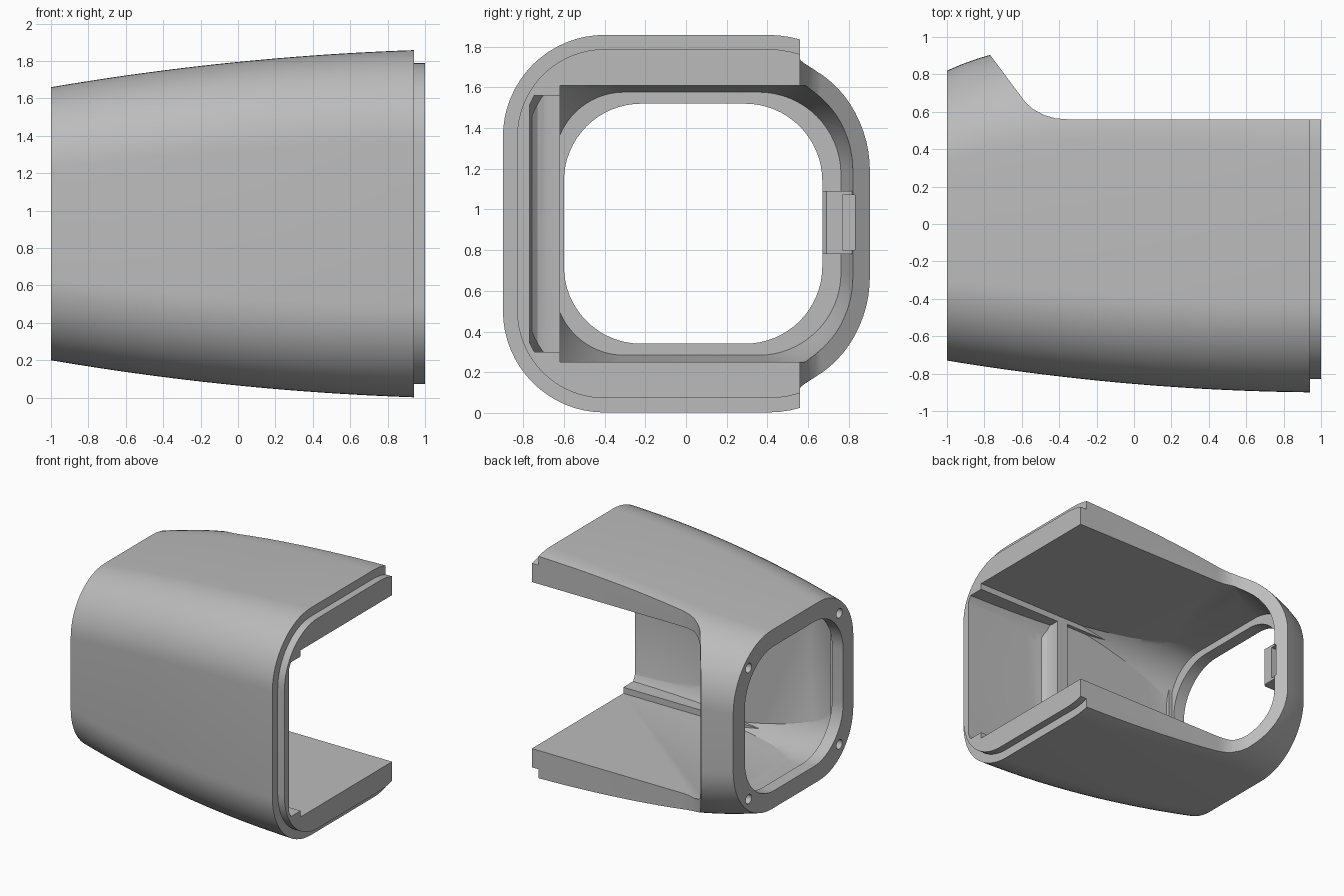
import bpy, bmesh, math

cube = bpy.data.objects.get("Cube")
if cube:
    bpy.data.objects.remove(cube, do_unlink=True)

MID = 0.93      # height of the housing's axis
MOUTH = 0.94    # where the outer skin stops and the lip begins

grey = bpy.data.materials.new("matte grey")
grey.use_nodes = True
grey.diffuse_color = (0.5, 0.5, 0.5, 1)
grey.node_tree.nodes["Principled BSDF"].inputs["Base Color"].default_value = (0.5, 0.5, 0.5, 1)


def rounded(front, back, half, r_front, r_back, steps=16):
    """Rounded rectangle in the YZ plane, as (y, z) points."""
    pts = []
    corners = ((back, 1, r_back, 0), (front, 1, r_front, 90),
               (front, -1, r_front, 180), (back, -1, r_back, 270))
    for y, side, r, start in corners:
        cy = y - r if y == back else y + r
        cz = MID + side * (half - r)
        for i in range(steps + 1):
            a = math.radians(start + 90 * i / steps)
            pts.append((cy + r * math.cos(a), cz + r * math.sin(a)))
    return pts


def section(x, inset=0.0):
    """Cross-section of the swelling skin at x, shrunk by inset."""
    t = (MOUTH - x) / (1 + MOUTH)
    half = 0.928 - 0.066 * t - 0.132 * t * t
    front = -0.9 + 0.02 * t + 0.15 * t * t
    back = 1.0 - 0.18 * t ** 5
    return rounded(front + inset, back - inset, half - inset,
                   0.5 - 0.06 * t - inset, 0.6 - 0.1 * t - inset)


def finish(name, bm):
    bmesh.ops.recalc_face_normals(bm, faces=bm.faces)
    mesh = bpy.data.meshes.new(name)
    bm.to_mesh(mesh)
    bm.free()
    ob = bpy.data.objects.new(name, mesh)
    mesh.materials.append(grey)
    bpy.context.collection.objects.link(ob)
    return ob


def loft(name, rings):
    """Skin a list of (x, outline) rings and cap both ends."""
    bm = bmesh.new()
    loops = [[bm.verts.new((x, y, z)) for y, z in pts] for x, pts in rings]
    for a, b in zip(loops, loops[1:]):
        for i in range(len(a)):
            j = (i + 1) % len(a)
            bm.faces.new((a[i], a[j], b[j], b[i]))
    bm.faces.new(loops[0])
    bm.faces.new(loops[-1])
    return finish(name, bm)


def prism(name, outline, z0, z1):
    """Extrude an XY outline upward."""
    bm = bmesh.new()
    face = bm.faces.new([bm.verts.new((x, y, z0)) for x, y in outline])
    top = bmesh.ops.extrude_face_region(bm, geom=[face])["geom"]
    bmesh.ops.translate(bm, vec=(0, 0, z1 - z0),
                        verts=[v for v in top if isinstance(v, bmesh.types.BMVert)])
    return finish(name, bm)


def box(name, x0, x1, y0, y1, z0, z1):
    return prism(name, [(x0, y0), (x1, y0), (x1, y1), (x0, y1)], z0, z1)


def combine(ob, tool, operation):
    """Apply one boolean and discard the tool."""
    tool.hide_render = True
    mod = ob.modifiers.new(operation, "BOOLEAN")
    mod.operation, mod.object, mod.solver = operation, tool, "EXACT"
    graph = bpy.context.evaluated_depsgraph_get()
    mesh = bpy.data.meshes.new_from_object(ob.evaluated_get(graph))
    ob.modifiers.clear()
    ob.data = mesh
    bpy.data.objects.remove(tool, do_unlink=True)


def spread(a, b, n):
    return [a + (b - a) * i / n for i in range(n + 1)]


# Outer skin with the stepped lip at the mouth
lip = section(MOUTH, 0.07)
housing = loft("housing", [(x, section(x)) for x in spread(-1, MOUTH, 24)]
               + [(MOUTH, lip), (1.0, lip)])

# Cavity: a square-cornered room plus two front wall recesses, held inside the skin
cavity = box("cavity", -0.95, 1.2, -0.62, 2, 0.25, 1.61)
deep = [(1.2, -0.77), (0.33, -0.77), (0.285, -0.758), (0.255, -0.73),
        (0.24, -0.69), (0.24, -0.5), (1.2, -0.5)]
combine(cavity, prism("deep_recess", deep, 0.3, 1.56), "UNION")
combine(cavity, box("shallow_recess", -0.87, 0.14, -0.65, -0.5, 0.29, 1.57), "UNION")
combine(cavity, loft("inner_skin", [(x, section(x, 0.1)) for x in spread(-0.9, 1.1, 24)]),
        "INTERSECT")
combine(housing, cavity, "DIFFERENCE")

# Round-cornered opening through the end plate
hole = rounded(-0.6, 0.67, 0.59, 0.38, 0.38)
combine(housing, loft("end_opening", [(-1.1, hole), (-0.85, hole)]), "DIFFERENCE")

# Open back, leaving a band next to the end plate
cut = [(1.2, 0.56), (-0.36, 0.56), (-0.42, 0.565), (-0.48, 0.582), (-0.54, 0.615),
       (-0.58, 0.65), (-0.61, 0.69), (-0.77, 0.905), (-0.95, 1.15), (1.2, 1.15)]
combine(housing, prism("back_cut", cut, -0.5, 2.5), "DIFFERENCE")

# Latch block with a pocket, inside the back band
latch = [(-0.93, 0.67), (-0.74, 0.67), (-0.72, 0.69), (-0.72, 0.82), (-0.93, 0.82)]
combine(housing, prism("latch", latch, 0.78, 1.09), "UNION")
combine(housing, box("latch_pocket", -0.8, -0.5, 0.77, 0.83, 0.8, 1.07), "DIFFERENCE")

# Blind screw holes at the end plate corners
for y in (-0.55, 0.62):
    for side in (-1, 1):
        z = MID + side * 0.535
        ring = [(y + 0.038 * math.cos(a), z + 0.038 * math.sin(a))
                for a in spread(0, math.tau * 23 / 24, 23)]
        combine(housing, loft("screw_hole", [(-1.1, ring), (-0.94, ring)]), "DIFFERENCE")

bpy.ops.object.select_all(action="DESELECT")
bpy.context.view_layer.objects.active = housing
housing.select_set(True)
bpy.ops.object.shade_smooth_by_angle(angle=math.radians(25))
